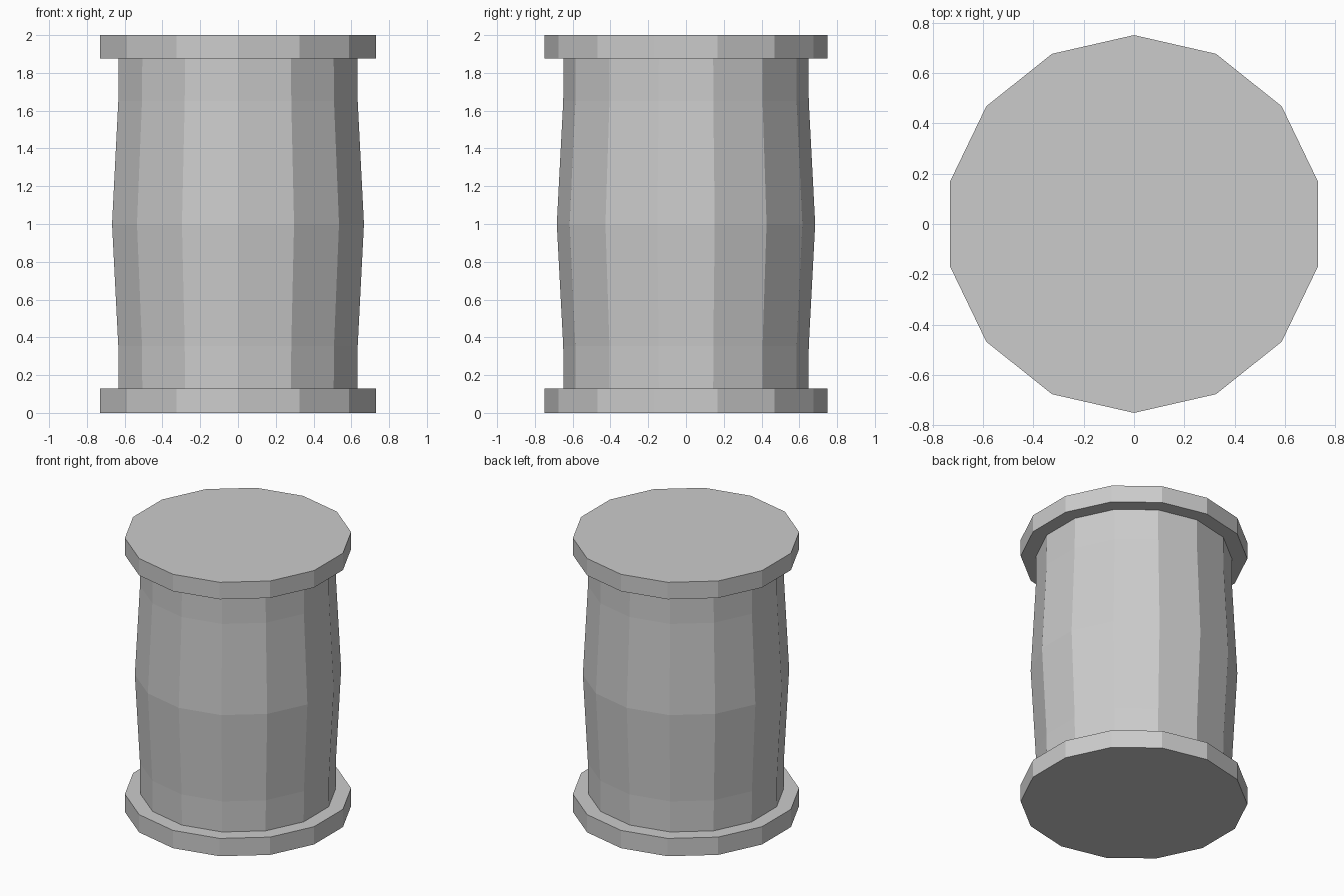
import bpy, bmesh, math

if "Cube" in bpy.data.objects:
    bpy.data.objects.remove(bpy.data.objects["Cube"])

SIDES = 14

grey = bpy.data.materials.new("plain grey")
grey.diffuse_color = (0.6, 0.6, 0.6, 1)
grey.use_nodes = True
grey.node_tree.nodes["Principled BSDF"].inputs["Base Color"].default_value = grey.diffuse_color


def lathe(name, profile):
    """Closed faceted solid from (radius, z) rings, with a corner on the y axis."""
    bm = bmesh.new()
    rings = []
    for r, z in profile:
        angles = [math.pi / 2 + 2 * math.pi * i / SIDES for i in range(SIDES)]
        rings.append([bm.verts.new((r * math.cos(a), r * math.sin(a), z)) for a in angles])
    for low, high in zip(rings, rings[1:]):
        for i in range(SIDES):
            j = (i + 1) % SIDES
            bm.faces.new((low[i], low[j], high[j], high[i]))
    bm.faces.new(rings[0][::-1])
    bm.faces.new(rings[-1])
    mesh = bpy.data.meshes.new(name)
    bm.to_mesh(mesh)
    bm.free()
    mesh.materials.append(grey)
    obj = bpy.data.objects.new(name, mesh)
    bpy.context.collection.objects.link(obj)
    return obj


# Bulging body with short straight collars
lathe("barrel_body", [(0.648, 0.13), (0.65, 0.354), (0.684, 1.0), (0.65, 1.65), (0.648, 1.876)])

# Flat discs closing both ends
lathe("bottom_rim", [(0.75, 0.0), (0.75, 0.13)])
lathe("top_rim", [(0.75, 1.876), (0.75, 2.0)])
